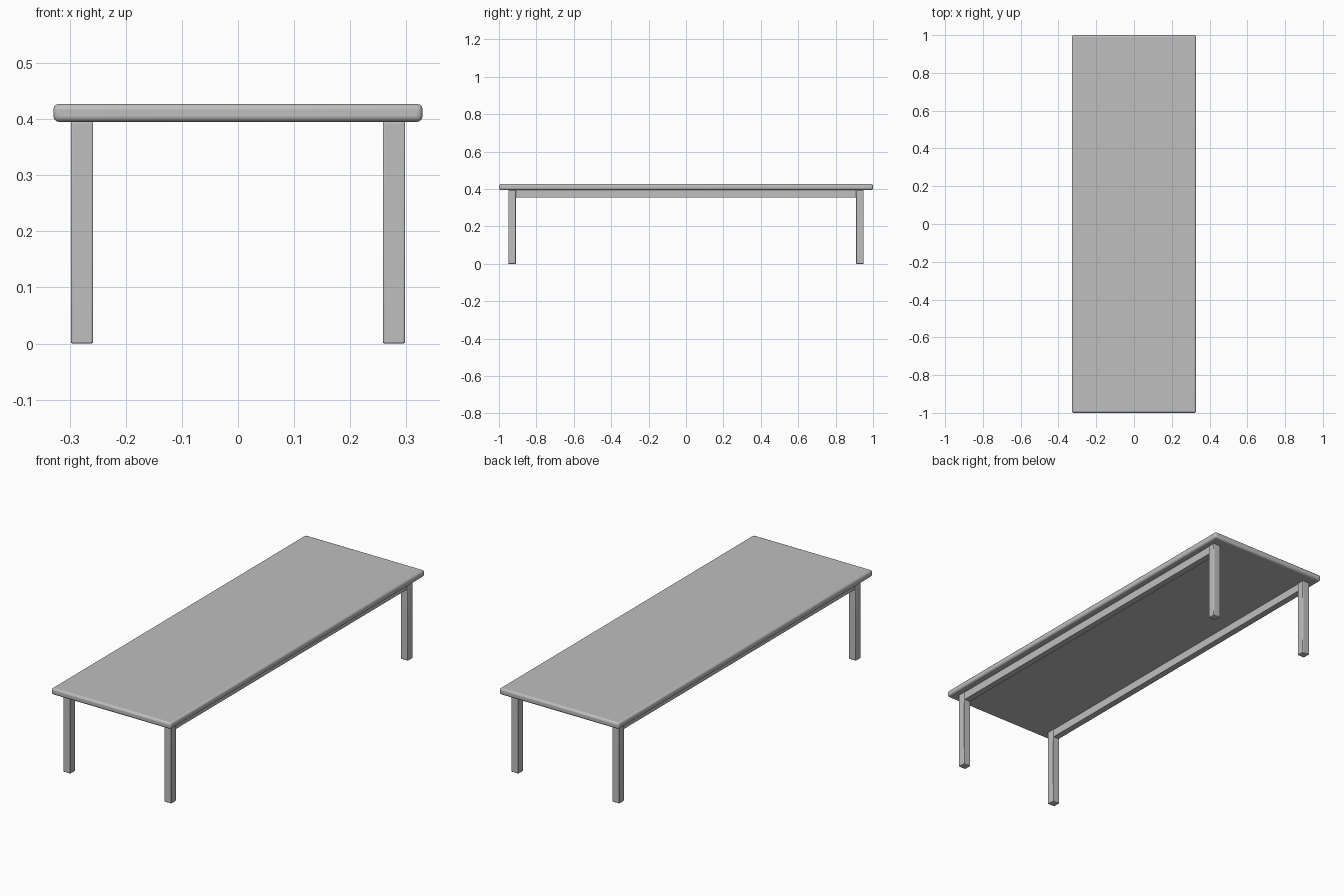
import bpy
import bmesh
from mathutils import Vector

default_cube = bpy.data.objects.get("Cube")
if default_cube:
    bpy.data.objects.remove(default_cube, do_unlink=True)

# One plain grey for the whole table
grey = bpy.data.materials.new("plain_grey")
grey.use_nodes = True
color = (0.52, 0.52, 0.52, 1)
grey.diffuse_color = color
grey.node_tree.nodes["Principled BSDF"].inputs["Base Color"].default_value = color


def box(name, low, high, bevel=0, segments=1):
    """Box between two corners, with optional rounded edges."""
    low, high = Vector(low), Vector(high)
    mesh = bpy.data.meshes.new(name)
    bm = bmesh.new()
    bmesh.ops.create_cube(bm, size=1)
    bmesh.ops.scale(bm, vec=high - low, verts=bm.verts)
    bm.to_mesh(mesh)
    bm.free()
    mesh.materials.append(grey)
    obj = bpy.data.objects.new(name, mesh)
    obj.location = (low + high) / 2
    bpy.context.collection.objects.link(obj)
    if bevel:
        mod = obj.modifiers.new("rounded_edges", "BEVEL")
        mod.width = bevel
        mod.segments = segments
        bpy.ops.object.select_all(action="DESELECT")
        obj.select_set(True)
        bpy.context.view_layer.objects.active = obj
        bpy.ops.object.shade_smooth_by_angle()
    return obj


HALF_W, HALF_L = 0.329, 1.0
UNDERSIDE, TOP = 0.395, 0.427
LEG_X, LEG_Y, LEG = 0.278, 0.93, 0.02

# Rounded slab
box("tabletop", (-HALF_W, -HALF_L, UNDERSIDE), (HALF_W, HALF_L, TOP), 0.01, 3)

for side, sx in (("left", 1), ("right", -1)):
    x = sx * LEG_X
    # Square legs with softened edges
    for end, sy in (("front", -1), ("back", 1)):
        y = sy * LEG_Y
        box(f"{end}_{side}_leg", (x - LEG, y - LEG, 0),
            (x + LEG, y + LEG, UNDERSIDE), 0.003, 2)
    # Long rail between the legs
    rail_y = LEG_Y - LEG
    box(f"{side}_rail", (x - 0.016, -rail_y, 0.355),
        (x + 0.016, rail_y, UNDERSIDE))
